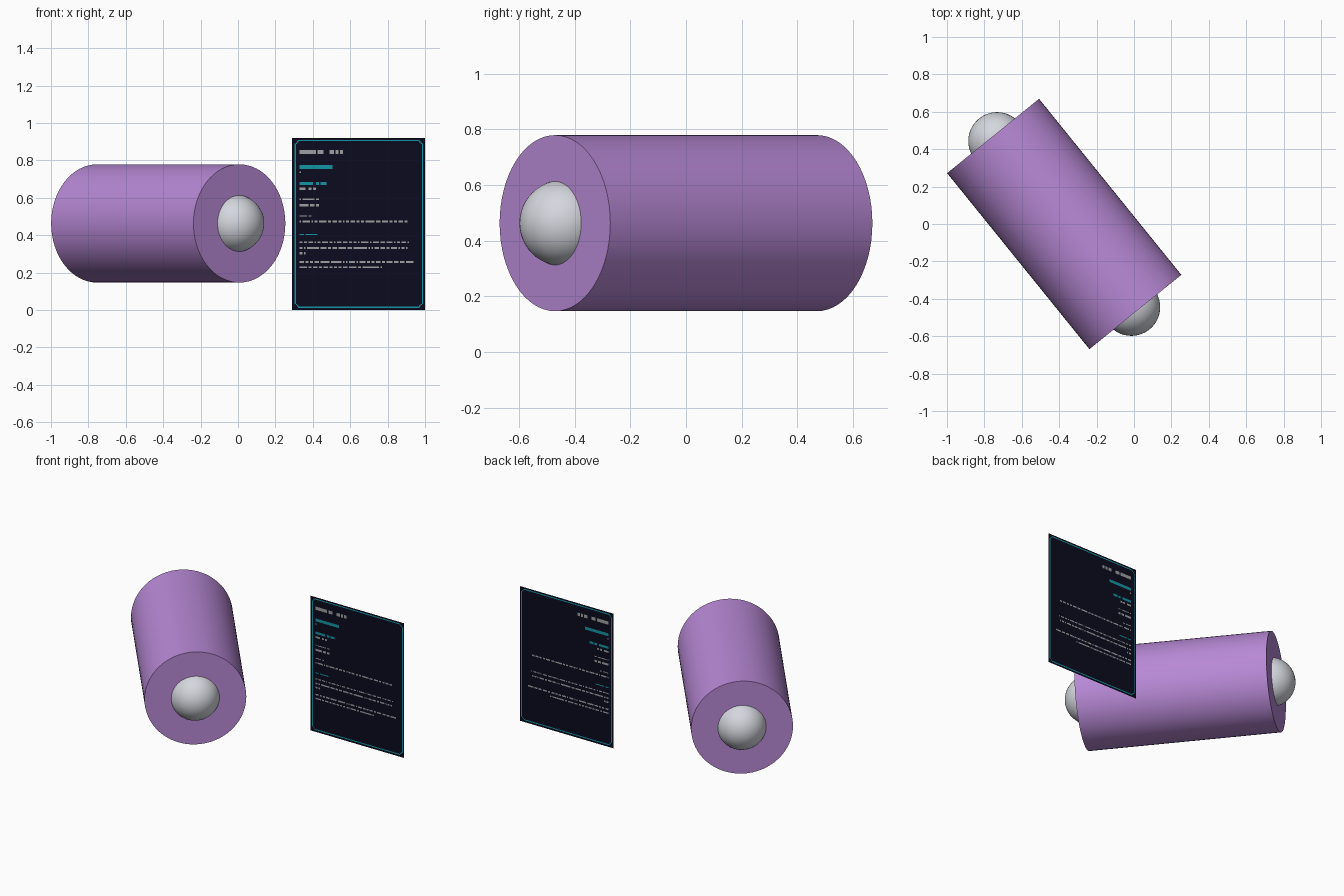
import bpy, bmesh, random
from mathutils import Vector

if "Cube" in bpy.data.objects:
    bpy.data.objects.remove(bpy.data.objects["Cube"])

random.seed(4)


def material(name, r, g, b):
    lin = [(c / 255 / 12.92) if c < 10 else ((c / 255 + 0.055) / 1.055) ** 2.4 for c in (r, g, b)]
    m = bpy.data.materials.new(name)
    m.diffuse_color = (*lin, 1)
    m.use_nodes = True
    m.node_tree.nodes["Principled BSDF"].inputs["Base Color"].default_value = m.diffuse_color
    return m


purple = material("purple", 184, 137, 214)
silver = material("pale_grey", 212, 215, 222)
navy = material("dark_navy", 11, 11, 31)
teal = material("teal", 18, 150, 163)
grey = material("text_grey", 160, 160, 163)

CENTRE = Vector((-0.373, 0, 0.463))
AXIS = Vector((0.629, -0.778, 0)).normalized()
HALF, RADIUS = 0.605, 0.316


def finish(name, mat):
    ob = bpy.context.object
    ob.name = name
    ob.data.materials.append(mat)
    bpy.ops.object.shade_smooth_by_angle()
    return ob


# Drum lying on its side, turned in plan
bpy.ops.mesh.primitive_cylinder_add(
    vertices=64, radius=RADIUS, depth=2 * HALF, location=CENTRE,
    rotation=AXIS.to_track_quat('Z', 'Y').to_euler())
finish("drum", purple)

# Domed knob sunk into each end
for name, s in (("front_knob", 1), ("back_knob", -1)):
    bpy.ops.mesh.primitive_uv_sphere_add(
        segments=48, ring_count=24, radius=0.154,
        location=CENTRE + AXIS * s * (HALF - 0.034))
    finish(name, silver)

# Flat display panel: one sheet cut into cells, coloured by which mark covers them
X0, X1, Z1, Y = 0.29, 1.0, 0.92, 0.366
rects = []  # x0, x1, z0, z1, material index


def border(x0, x1, z0, z1, t=0.007, c=0.02):
    rects.extend([
        (x0 + c, x1 - c, z0, z0 + t, 1), (x0 + c, x1 - c, z1 - t, z1, 1),
        (x0, x0 + t, z0 + c, z1 - c, 1), (x1 - t, x1, z0 + c, z1 - c, 1)])
    # stepped corner cuts
    for k in (0.007, 0.014):
        for xa in (x0 + k, x1 - k - t):
            for za in (z0 + 0.021 - k, z1 - 0.021 + k - t):
                rects.append((xa, xa + t, za, za + t, 1))


border(0.302, 0.990, 0.012, 0.910)


def row(x0, x1, z, h, mat, fill):
    """A row of abstract dashes, broken at random."""
    step, x = 0.008, x0
    while x < x1 - 0.001:
        n = random.choice((1, 2, 2, 3)) * step
        rects.append((x, min(x + n, x1), z - h / 2, z + h / 2, mat))
        x += n + (step if random.random() > fill else 0)


# start, end, height up the panel, thickness, material, density
rows = [
    (0.33, 0.458, 0.845, 0.022, 2, 0.7), (0.49, 0.562, 0.845, 0.022, 2, 0.6),
    (0.33, 0.506, 0.765, 0.020, 1, 0.9), (0.33, 0.338, 0.737, 0.010, 2, 1),
    (0.33, 0.402, 0.677, 0.016, 1, 0.8), (0.418, 0.474, 0.677, 0.016, 1, 0.8),
    (0.33, 0.362, 0.648, 0.012, 2, 0.6), (0.378, 0.426, 0.648, 0.012, 2, 0.6),
    (0.33, 0.434, 0.592, 0.006, 2, 0.7), (0.33, 0.434, 0.561, 0.014, 2, 0.7),
    (0.33, 0.394, 0.503, 0.006, 2, 0.4), (0.33, 0.914, 0.473, 0.010, 2, 0.25),
    (0.33, 0.426, 0.404, 0.007, 1, 0.9),
    (0.33, 0.914, 0.363, 0.008, 2, 0.25), (0.33, 0.906, 0.332, 0.010, 2, 0.4),
    (0.33, 0.362, 0.304, 0.012, 2, 0.5),
    (0.33, 0.946, 0.256, 0.010, 2, 0.35), (0.33, 0.770, 0.229, 0.009, 2, 0.3),
]
for r in rows:
    row(*r)


def cuts(lo, hi, values):
    return sorted({round(v, 4) for v in [lo, hi, *values]})


xs = cuts(X0, X1, [v for r in rects for v in r[:2]])
zs = cuts(0, Z1, [v for r in rects for v in r[2:4]])
bm = bmesh.new()
grid = [[bm.verts.new((x, Y, z)) for x in xs] for z in zs]
for j in range(len(zs) - 1):
    for i in range(len(xs) - 1):
        f = bm.faces.new((grid[j][i], grid[j][i + 1], grid[j + 1][i + 1], grid[j + 1][i]))
        c = f.calc_center_median()
        for x0, x1, z0, z1, m in rects:
            if x0 < c.x < x1 and z0 < c.z < z1:
                f.material_index = m
                break
mesh = bpy.data.meshes.new("display_panel")
bm.to_mesh(mesh)
bm.free()
for m in (navy, teal, grey):
    mesh.materials.append(m)
panel = bpy.data.objects.new("display_panel", mesh)
bpy.context.collection.objects.link(panel)
